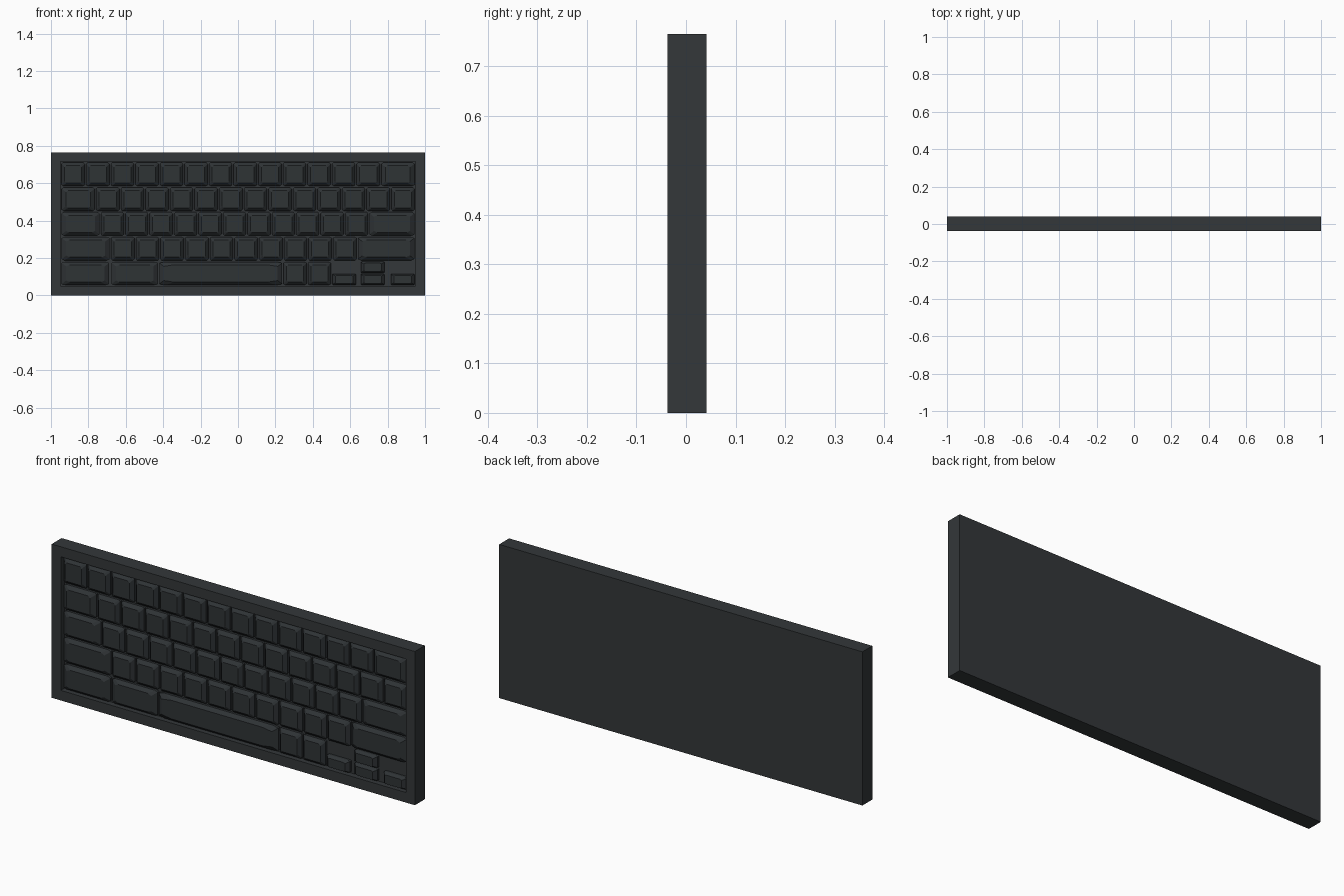
import bpy, bmesh

if "Cube" in bpy.data.objects:
    bpy.data.objects.remove(bpy.data.objects["Cube"])

FRONT, BACK, FLOOR = -0.037, 0.041, -0.008   # y depths: case front, case back, recess floor
KEY_TOP = -0.0365
HEIGHT, RIM = 0.765, 0.05
GAP = 0.008


def material(name, color):
    m = bpy.data.materials.new(name)
    m.diffuse_color = (*color, 1)
    m.use_nodes = True
    m.node_tree.nodes["Principled BSDF"].inputs["Base Color"].default_value = m.diffuse_color
    return m


case_mat = material("case_charcoal", (0.033, 0.038, 0.041))
key_mat = material("key_charcoal", (0.028, 0.033, 0.036))


def finish(name, bm, mat):
    bmesh.ops.recalc_face_normals(bm, faces=bm.faces[:])
    me = bpy.data.meshes.new(name)
    bm.to_mesh(me)
    bm.free()
    me.materials.append(mat)
    ob = bpy.data.objects.new(name, me)
    bpy.context.collection.objects.link(ob)
    return ob


def octagon(bm, x0, x1, z0, z1, y, cut):
    """Ring of a rectangle with corners cut in proportion to its sides."""
    cx, cz = (x1 - x0) * cut, (z1 - z0) * cut
    pts = [(x0 + cx, z0), (x1 - cx, z0), (x1, z0 + cz), (x1, z1 - cz),
           (x1 - cx, z1), (x0 + cx, z1), (x0, z1 - cz), (x0, z0 + cz)]
    return [bm.verts.new((x, y, z)) for x, z in pts]


def keycap(name, x0, x1, z0, z1):
    bm = bmesh.new()
    ix, iz = min(0.13 * (x1 - x0), 0.024), 0.13 * (z1 - z0)
    rings = [octagon(bm, x0, x1, z0, z1, FLOOR + 0.002, 0.05),
             octagon(bm, x0, x1, z0, z1, -0.02, 0.05),
             octagon(bm, x0 + ix, x1 - ix, z0 + iz, z1 - iz, KEY_TOP, 0.09)]
    for a, b in zip(rings, rings[1:]):
        for i in range(8):
            j = (i + 1) % 8
            bm.faces.new((a[i], a[j], b[j], b[i]))
    bm.faces.new(rings[0])
    bm.faces.new(rings[-1])
    finish(name, bm, key_mat)


# Case: slab with a recessed tray in the front
bm = bmesh.new()
bmesh.ops.create_cube(bm, size=1)
for v in bm.verts:
    v.co = (v.co.x * 2, BACK if v.co.y > 0 else FRONT, (v.co.z + 0.5) * HEIGHT)
bm.normal_update()
front = min(bm.faces, key=lambda f: f.calc_center_median().y)
bmesh.ops.inset_region(bm, faces=[front], thickness=RIM, use_even_offset=True)
tray = bmesh.ops.extrude_discrete_faces(bm, faces=[front])["faces"][0]
for v in tray.verts:
    v.co.y = FLOOR
finish("case", bm, case_mat)

# Key rows: (centre z, cell boundaries as left end, single-key start, count, single-key end, right end)
LEFT, RIGHT, HALF = -0.947, 0.947, 0.0625
rows = [
    ("number", 0.647, LEFT, 13, 0.762),
    ("upper", 0.514, -0.762, 13, RIGHT),
    ("home", 0.382, -0.737, 11, 0.699),
    ("lower", 0.250, -0.682, 10, 0.637),
]
for row, z, start, count, end in rows:
    step = (end - start) / count
    edges = [start + i * step for i in range(count + 1)]
    if start > LEFT:
        edges.insert(0, LEFT)
    if end < RIGHT:
        edges.append(RIGHT)
    for i, (a, b) in enumerate(zip(edges, edges[1:])):
        keycap(f"{row}_row_key_{i + 1}", a + GAP / 2, b - GAP / 2, z - HALF, z + HALF)

# Bottom row: modifiers and space bar
bottom = [("left_outer_modifier", LEFT, -0.685), ("left_inner_modifier", -0.68, -0.425),
          ("space_bar", -0.425, 0.24), ("right_inner_modifier", 0.24, 0.37),
          ("right_outer_modifier", 0.37, 0.50)]
for name, a, b in bottom:
    keycap(name, a + GAP / 2, b - GAP / 2, 0.117 - HALF, 0.117 + HALF)

# Half-height arrow keys
for name, x, z in [("arrow_key_left", 0.567, 0.085), ("arrow_key_down", 0.72, 0.085),
                   ("arrow_key_up", 0.72, 0.15), ("arrow_key_right", 0.88, 0.085)]:
    keycap(name, x - 0.063, x + 0.063, z - 0.03, z + 0.03)
